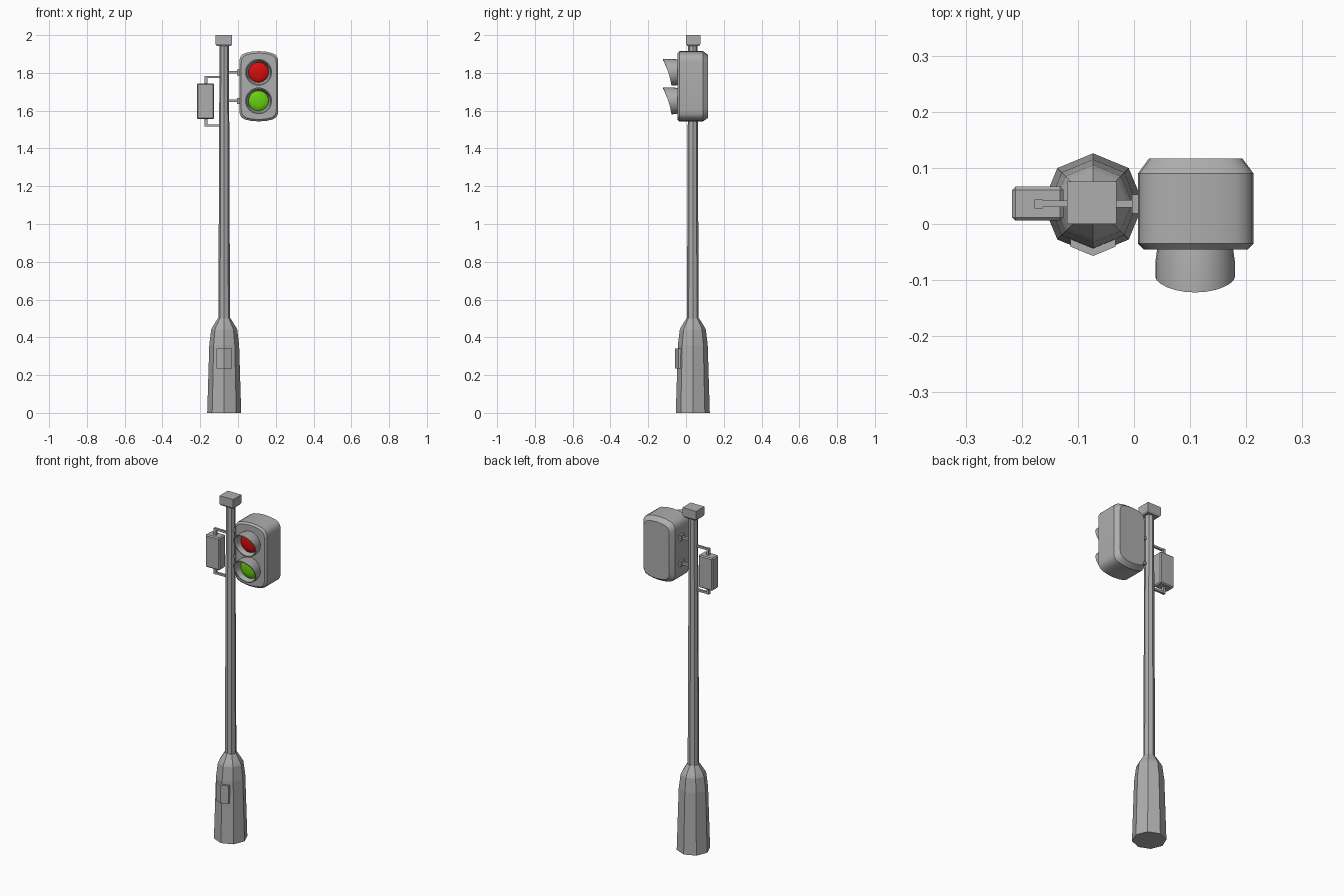
import bpy, bmesh, math
from mathutils import Vector

if "Cube" in bpy.data.objects:
    bpy.data.objects.remove(bpy.data.objects["Cube"])


def material(name, rgb):
    m = bpy.data.materials.new(name)
    m.diffuse_color = (*rgb, 1)
    m.use_nodes = True
    m.node_tree.nodes["Principled BSDF"].inputs["Base Color"].default_value = m.diffuse_color
    return m


GREY = material("grey metal", (0.42, 0.42, 0.42))
RED = material("red lens", (0.68, 0.004, 0.004))
GREEN = material("green lens", (0.13, 0.64, 0.004))
PX, PY = -0.073, 0.036          # pole axis


def loft(name, rings, mat=GREY, smooth=False, caps=True, closed=False):
    """Skin a list of equal-length point rings."""
    bm = bmesh.new()
    rows = [[bm.verts.new(p) for p in r] for r in rings]
    n = len(rows[0])
    pairs = list(zip(rows, rows[1:]))
    if closed:
        pairs.append((rows[-1], rows[0]))
    for a, b in pairs:
        for i in range(n):
            j = (i + 1) % n
            bm.faces.new((a[i], a[j], b[j], b[i]))
    if caps and not closed:
        bm.faces.new(rows[0])
        bm.faces.new(rows[-1])
    bmesh.ops.recalc_face_normals(bm, faces=bm.faces)
    me = bpy.data.meshes.new(name)
    bm.to_mesh(me)
    bm.free()
    ob = bpy.data.objects.new(name, me)
    bpy.context.collection.objects.link(ob)
    me.materials.append(mat)
    if smooth:
        bpy.ops.object.select_all(action='DESELECT')
        ob.select_set(True)
        bpy.context.view_layer.objects.active = ob
        bpy.ops.object.shade_smooth_by_angle(angle=math.radians(32))
    return ob


def octagon(r, z):
    return [(PX + r * math.cos(i * math.pi / 4), PY + r * math.sin(i * math.pi / 4), z)
            for i in range(8)]


def box(name, lo, hi, bevel=0.0):
    x0, y0, z0 = lo
    x1, y1, z1 = hi
    ob = loft(name, [[(x0, y0, z), (x1, y0, z), (x1, y1, z), (x0, y1, z)] for z in (z0, z1)])
    if bevel:
        mod = ob.modifiers.new("bevel", 'BEVEL')
        mod.width, mod.segments = bevel, 1
    return ob


# Flared base and tapered pole
loft("base", [octagon(r, z) for r, z in
              ((0.09, 0), (0.079, 0.36), (0.069, 0.44), (0.062, 0.455), (0.034, 0.5))])
loft("pole", [octagon(r, z) for r, z in ((0.031, 0.49), (0.025, 1.95))])

# Access door folded around the front corner of the base
door = []
for z in (0.235, 0.34):
    ridge = Vector((PX, -0.057, z))
    side = 0.04
    drop = side * math.tan(math.radians(22.5))
    door.append([(PX - side, ridge.y + drop, z), tuple(ridge), (PX + side, ridge.y + drop, z),
                 (PX + side, ridge.y + drop + 0.02, z), (PX, ridge.y + 0.02, z),
                 (PX - side, ridge.y + drop + 0.02, z)])
loft("access_door", door)

# Pole cap, narrowing a little underneath
loft("pole_cap", [[(-0.075 + sx * (0.044 - d), 0.038 + sy * (0.038 - d), z)
                   for sx, sy in ((-1, -1), (1, -1), (1, 1), (-1, 1))]
                  for d, z in ((0.006, 1.943), (0, 1.953), (0, 2.0))])

# Control box and its two angled brackets
box("control_box", (-0.217, 0.006, 1.555), (-0.126, 0.067, 1.745), 0.006)
for label, z, end in (("upper", 1.778, 1.74), ("lower", 1.522, 1.56)):
    box(label + "_box_arm", (-0.176, PY - 0.006, z - 0.006), (PX, PY + 0.006, z + 0.006))
    box(label + "_box_post", (-0.177, PY - 0.008, min(z - 0.006, end)),
        (-0.162, PY + 0.008, max(z + 0.006, end)))

# Signal housing: rounded outline, chamfered front and back
CX, CZ = 0.11, 1.729
quarter = [(0.103, 0.125), (0.1, 0.15), (0.09, 0.166), (0.072, 0.176), (0.04, 0.183)]
half = quarter + [(0, 0.186)] + [(-x, z) for x, z in reversed(quarter)]
outline = half + [(-x, -z) for x, z in half]


def housing_ring(y, inset):
    sx, sz = 1 - inset / 0.103, 1 - inset / 0.186
    return [(CX + x * sx, y, CZ + z * sz) for x, z in outline]


loft("signal_housing", [housing_ring(y, d) for y, d in
                        ((-0.045, 0.01), (-0.035, 0), (0.09, 0), (0.117, 0.02))], smooth=True)


# Lamps: sloping visor, domed lens, and mounting arm to the pole
SIDES = 24


def circle(z, r, y):
    """Ring facing the front; y may depend on the height h in -1..1."""
    pts = []
    for i in range(SIDES):
        a = 2 * math.pi * i / SIDES
        h = math.sin(a)
        pts.append((CX - 0.001 + r * math.cos(a), y(h) if callable(y) else y, z + r * h))
    return pts


def lip(h):
    return -0.094 - 0.0225 * h - 0.0055 * h * h


for label, z, mat in (("red", 1.803, RED), ("green", 1.652, GREEN)):
    loft(label + "_visor", [circle(z, 0.067, -0.04), circle(z, 0.071, -0.068),
                            circle(z, 0.071, lip), circle(z, 0.065, lip),
                            circle(z, 0.053, -0.052), circle(z, 0.053, -0.04)],
         smooth=True, closed=True)
    loft(label + "_lens", [circle(z, r, y) for r, y in
                           ((0.054, -0.04), (0.054, -0.053), (0.046, -0.06),
                            (0.03, -0.065), (0.012, -0.067))], mat, smooth=True)
    box(label + "_mount_arm", (PX, PY - 0.007, z - 0.007), (0.012, PY + 0.007, z + 0.007))
    box(label + "_mount_flange", (-0.004, PY - 0.017, z - 0.016), (0.012, PY + 0.017, z + 0.016))
